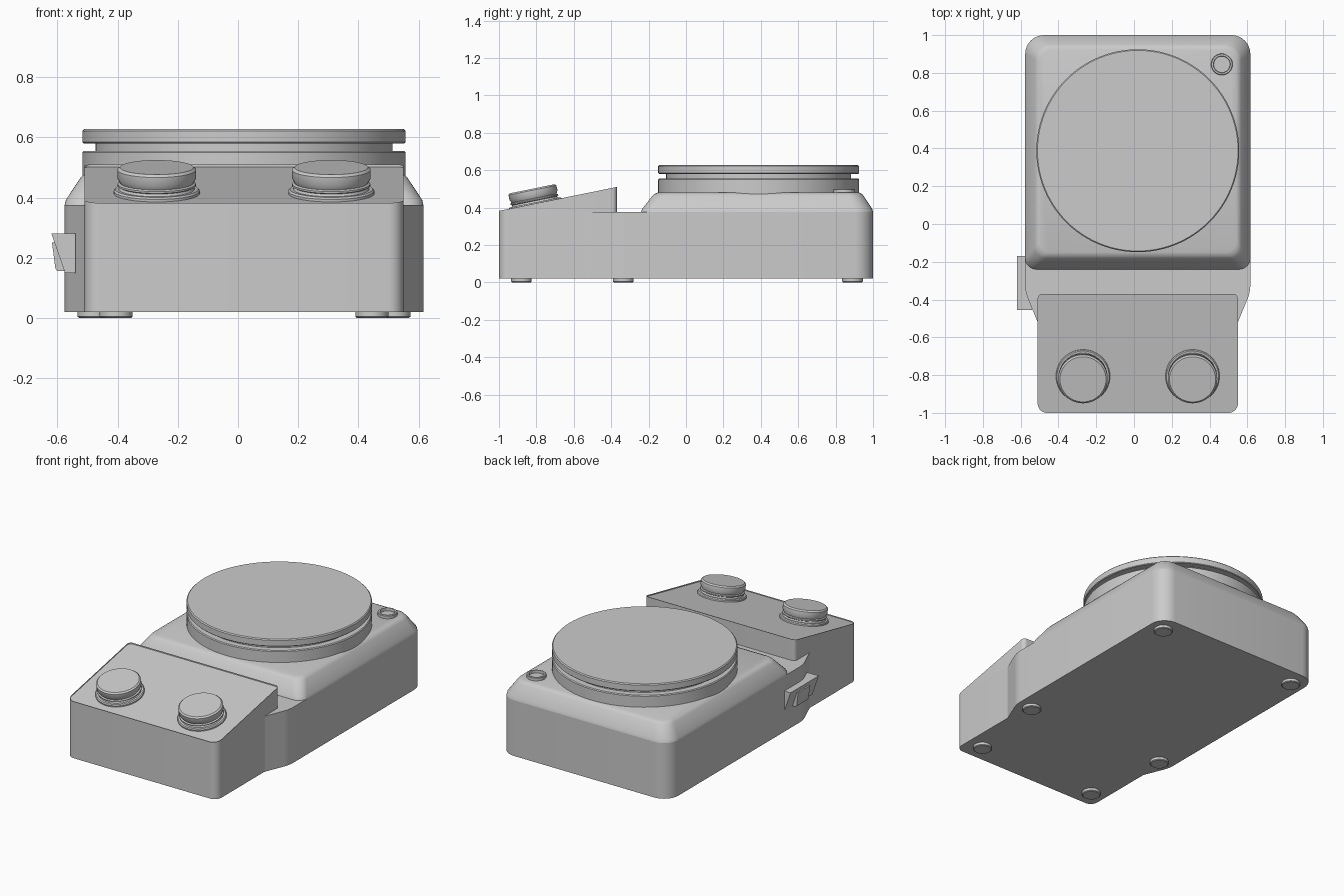
import bpy, bmesh, math
from mathutils import Vector

old = bpy.data.objects.get("Cube")
if old:
    bpy.data.objects.remove(old, do_unlink=True)

grey = bpy.data.materials.new("plain grey")
grey.use_nodes = True
COLOUR = (0.6, 0.6, 0.6, 1)
grey.diffuse_color = COLOUR
grey.node_tree.nodes["Principled BSDF"].inputs["Base Color"].default_value = COLOUR

MID = 0.02                        # centre line of the casing
FRONT, BACK = -1.0, 1.0
PANEL_BACK = -0.37
SLOPE = 0.203
DECK = 0.375


def finish(name, bm, location=(0, 0, 0), tilt=0):
    bmesh.ops.recalc_face_normals(bm, faces=bm.faces)
    mesh = bpy.data.meshes.new(name)
    bm.to_mesh(mesh)
    bm.free()
    mesh.materials.append(grey)
    ob = bpy.data.objects.new(name, mesh)
    bpy.context.collection.objects.link(ob)
    ob.location = location
    ob.rotation_euler.x = tilt
    bpy.ops.object.select_all(action='DESELECT')
    ob.select_set(True)
    bpy.context.view_layer.objects.active = ob
    bpy.ops.object.shade_smooth_by_angle(angle=math.radians(30))
    return ob


def loft(rings):
    """Skin matching rings of points and cap both ends."""
    bm = bmesh.new()
    loops = [[bm.verts.new(p) for p in ring] for ring in rings]
    for a, b in zip(loops, loops[1:]):
        for i in range(len(a)):
            j = (i + 1) % len(a)
            bm.faces.new((a[i], a[j], b[j], b[i]))
    bm.faces.new(loops[0][::-1])
    top = bm.faces.new(loops[-1])
    return bm, top


def rounded(corners, steps=8):
    """Closed outline with a circular fillet at each (x, y, radius)."""
    pts = [Vector((x, y, 0)) for x, y, r in corners]
    out = []
    for i, p in enumerate(pts):
        r = corners[i][2]
        u = (pts[i - 1] - p).normalized()
        v = (pts[(i + 1) % len(pts)] - p).normalized()
        half = u.angle(v) / 2
        centre = p + (u + v).normalized() * r / math.sin(half)
        reach = r / math.tan(half)
        start = (p + u * reach - centre).normalized()
        end = (p + v * reach - centre).normalized()
        out += [centre + start.slerp(end, k / steps) * r for k in range(steps + 1)]
    return out


def at_height(outline, z):
    return [(p.x, p.y, z) for p in outline]


def box_outline(x0, x1, y0, y1, r_front, r_back):
    return rounded([(x0, y0, r_front), (x1, y0, r_front),
                    (x1, y1, r_back), (x0, y1, r_back)])


def lathe(name, profile, location, tilt=0, sides=48):
    turn = [2 * math.pi * k / sides for k in range(sides)]
    bm, _ = loft([[(r * math.cos(a), r * math.sin(a), z) for a in turn]
                  for r, z in profile])
    return finish(name, bm, location, tilt)


# Lower casing: wide back, narrowing at the control end
right_half = [(0.53, FRONT, 0.05), (0.53, -0.52, 0.04),
              (0.596, -0.36, 0.2), (0.596, BACK, 0.1)]
plan = [(MID + x, y, r) for x, y, r in right_half]
plan += [(MID - x, y, r) for x, y, r in reversed(right_half)]
outline = rounded(plan)
bm, _ = loft([at_height(outline, 0.02), at_height(outline, DECK)])
finish("lower_casing", bm)

# Raised rear deck with sloping shoulders
rings = []
for inset, z in ((0, DECK), (0.004, 0.392), (0.05, 0.462), (0.058, 0.472), (0.075, 0.48)):
    w = 0.596 - inset
    rings.append(at_height(box_outline(MID - w, MID + w, -0.24 + inset * 1.2, BACK - inset,
                                       0.06, 0.1 - inset * 0.4), z))
bm, _ = loft(rings)
finish("rear_deck", bm)

# Sloping control console with a shallow recessed panel
outline = box_outline(MID - 0.53, MID + 0.53, FRONT, PANEL_BACK, 0.05, 0.025)
bm, top = loft([at_height(outline, DECK),
                [(p.x, p.y, 0.382 + (p.y - FRONT) * SLOPE) for p in outline]])
bmesh.ops.inset_region(bm, faces=[top], thickness=0.018)
bmesh.ops.translate(bm, verts=top.verts, vec=(0, 0, -0.008))
finish("control_console", bm)

# Round top plate with a groove around it
lathe("top_plate", [(0.537, 0.472), (0.537, 0.55), (0.532, 0.555), (0.494, 0.555),
                    (0.494, 0.58), (0.533, 0.58), (0.537, 0.584),
                    (0.537, 0.621), (0.531, 0.627)], (MID, 0.388, 0), sides=96)

# Small round socket on the rear corner
lathe("corner_socket", [(0.057, 0.46), (0.057, 0.497), (0.054, 0.5), (0.045, 0.5),
                        (0.043, 0.497), (0.043, 0.484)], (0.465, 0.845, 0))

# Control knobs, square to the sloping panel
knob = [(0.143, -0.01), (0.143, 0.008), (0.138, 0.014), (0.126, 0.014), (0.122, 0.022),
        (0.13, 0.026), (0.13, 0.032), (0.122, 0.036), (0.131, 0.053),
        (0.131, 0.08), (0.122, 0.088)]
for side, x in (("right", -0.29), ("left", 0.29)):
    lathe(side + "_knob", knob, (MID + x, -0.805, 0.414), math.atan(SLOPE))

# Feet in three pairs
for place, x, y in (("front", 0.425, -0.88), ("middle", 0.498, -0.335), ("rear", 0.498, 0.89)):
    for side, s in (("right", -1), ("left", 1)):
        lathe(f"{place}_{side}_foot", [(0.05, 0), (0.055, 0.004), (0.055, 0.022)],
              (MID + s * x, y, 0), sides=32)


# Power switch: wedge housing and a rocker on its slanted face
def side_prism(name, section, y0, y1):
    bm, _ = loft([[(x, y, z) for x, z in section] for y in (y0, y1)])
    return finish(name, bm)


side_prism("switch_housing", [(-0.54, 0.15), (-0.54, 0.28), (-0.62, 0.28), (-0.575, 0.15)],
           -0.455, -0.17)
side_prism("switch_rocker", [(-0.57, 0.155), (-0.59, 0.255), (-0.618, 0.25),
                             (-0.607, 0.165), (-0.6, 0.155)], -0.37, -0.25)
